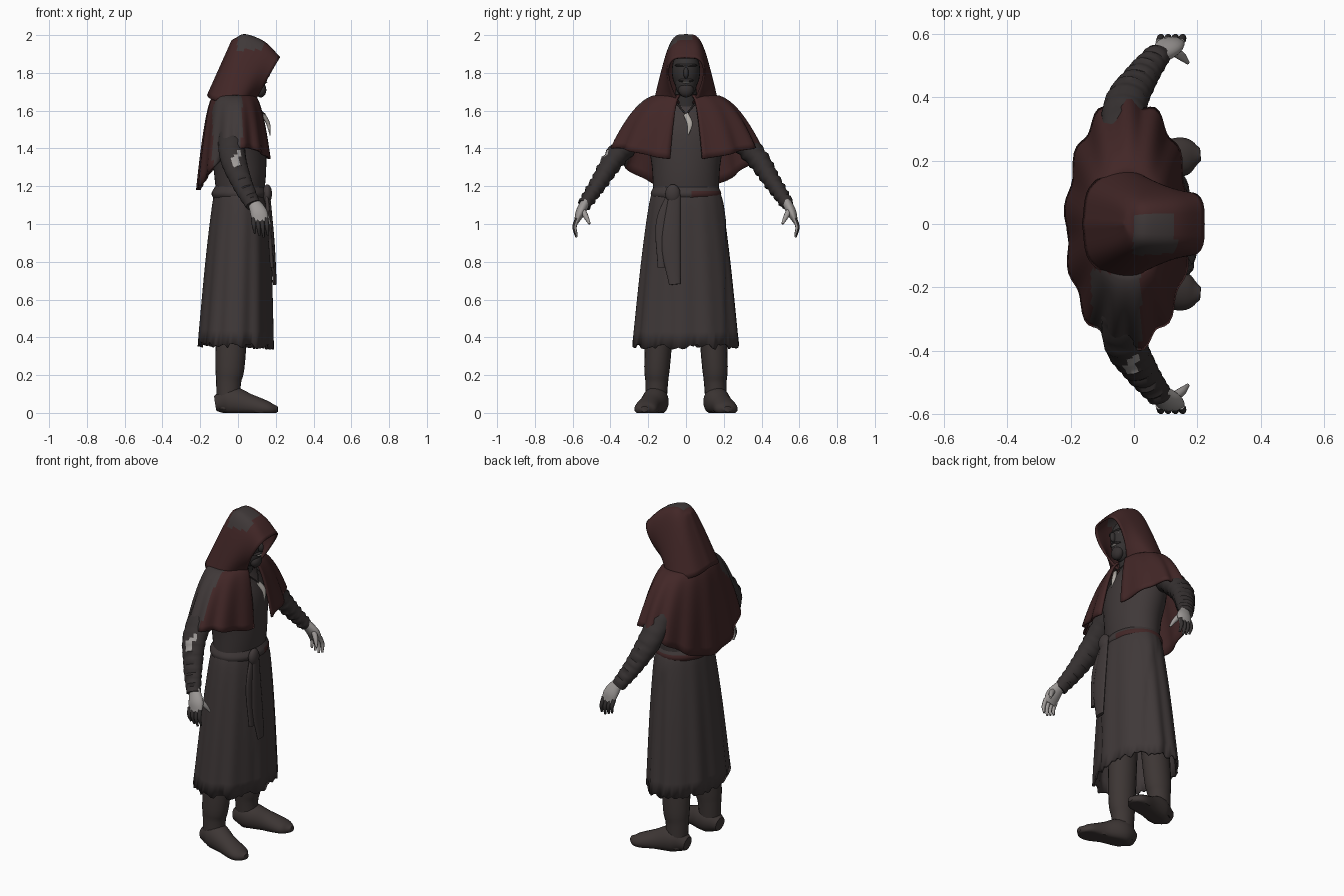
import bpy, bmesh, random
from math import sin, cos, pi, tau, radians
from mathutils import Vector

random.seed(4)
default_cube = bpy.data.objects.get("Cube")
if default_cube:
    bpy.data.objects.remove(default_cube)


def material(name, red, green, blue):
    result = bpy.data.materials.new(name)
    result.use_nodes = True
    colour = (red, green, blue, 1)
    result.diffuse_color = colour
    result.node_tree.nodes["Principled BSDF"].inputs["Base Color"].default_value = colour
    return result


robe = material("dark brown cloth", .05, .04, .04)
sleeve = material("dark sleeve cloth", .036, .03, .03)
maroon = material("maroon cloth", .055, .02, .02)
shadowed = material("shadowed skin", .034, .03, .03)
pale = material("pale grey skin", .34, .32, .31)
bone = material("bone", .42, .39, .36)
leather = material("boot leather", .047, .037, .035)


def spline(points, steps):
    """Smooth curve through the points."""
    points = [Vector(point) for point in points]
    before = points[0] * 2 - points[1]
    after = points[-1] * 2 - points[-2]
    padded = [before, *points, after]
    curve = []
    for a, b, c, d in zip(padded, padded[1:], padded[2:], padded[3:]):
        for step in range(steps):
            t = step / steps
            tangent_in, tangent_out = (c - a) / 2, (d - b) / 2
            ease = t * t * (3 - 2 * t)
            curve.append(b.lerp(c, ease) + tangent_in * t * (1 - t) ** 2 - tangent_out * t * t * (1 - t))
    return curve + [points[-1]]


def finish(name, mesh_data, materials, rule=None, thickness=0):
    """Turn a bmesh into a smooth object, coloured by an optional rule."""
    bmesh.ops.recalc_face_normals(mesh_data, faces=mesh_data.faces)
    if rule:
        for face in mesh_data.faces:
            face.material_index = int(rule(face.calc_center_median(), face.normal))
    mesh = bpy.data.meshes.new(name)
    mesh_data.to_mesh(mesh)
    mesh_data.free()
    for item in materials:
        mesh.materials.append(item)
    part = bpy.data.objects.new(name, mesh)
    bpy.context.collection.objects.link(part)
    if thickness:
        solidify = part.modifiers.new("thickness", "SOLIDIFY")
        solidify.thickness = thickness
        solidify.offset = 0
    bpy.ops.object.select_all(action="DESELECT")
    bpy.context.view_layer.objects.active = part
    part.select_set(True)
    bpy.ops.object.shade_smooth_by_angle(angle=radians(50))


def skin_grid(name, grid, materials, closed=False, caps=False, **options):
    """Skin rows of points with faces."""
    mesh_data = bmesh.new()
    rows = [[mesh_data.verts.new(point) for point in row] for row in grid]
    for row, following in zip(rows, rows[1:]):
        count = len(row)
        for i in range(count if closed else count - 1):
            j = (i + 1) % count
            mesh_data.faces.new((row[i], row[j], following[j], following[i]))
    if caps:
        mesh_data.faces.new(rows[0])
        mesh_data.faces.new(rows[-1])
    bmesh.ops.remove_doubles(mesh_data, verts=mesh_data.verts, dist=.0001)
    finish(name, mesh_data, materials, **options)


def tube(name, stations, materials, ref=(1, 0, 0), sides=20, steps=5, warp=None, caps=True, **options):
    """Oval sections along a path: x, y, z, radius along ref, radius across."""
    path = spline([station[:3] for station in stations], steps)
    radii = spline([(*station[3:], 0) for station in stations], steps)
    last = len(path) - 1
    grid = []
    for k, (centre, radius) in enumerate(zip(path, radii)):
        tangent = (path[min(k + 1, last)] - path[max(k - 1, 0)]).normalized()
        along = (Vector(ref) - tangent * tangent.dot(Vector(ref))).normalized()
        across = tangent.cross(along)
        row = []
        for side in range(sides):
            angle = tau * side / sides
            point = centre + along * radius.x * cos(angle) + across * radius.y * sin(angle)
            row.append(warp(point, angle, k / last) if warp else point)
        grid.append(row)
    skin_grid(name, grid, materials, closed=True, caps=caps, **options)


def ball(name, centre, size, materials, **options):
    """Ellipsoid with the given half sizes."""
    mesh_data = bmesh.new()
    bmesh.ops.create_uvsphere(mesh_data, u_segments=24, v_segments=16, radius=1)
    bmesh.ops.scale(mesh_data, vec=size, verts=mesh_data.verts)
    bmesh.ops.translate(mesh_data, vec=centre, verts=mesh_data.verts)
    finish(name, mesh_data, materials, **options)


# Robe skirt with folds, an overlapping front panel and a ragged hem
def skirt_folds(point, angle, t):
    swell = 1 + t * (.02 * sin(9 * angle) + .016 * sin(14 * angle + 1))
    if point.x > 0 and -.07 < point.y < .2:
        swell += .03 * min(1, t * 3)
    ragged = random.uniform(-.02, .01) if t == 1 else 0
    return Vector((point.x * swell, point.y * swell, point.z + ragged))


tube("robe_skirt", [(.01, 0, 1.2, .12, .16), (.01, 0, 1.1, .14, .19), (0, 0, .8, .165, .23),
                    (-.015, 0, .36, .19, .275)],
     [robe], sides=88, steps=6, warp=skirt_folds, caps=False, thickness=.012)

# Robe body and belt, with one reddish stretch of belt
tube("robe_torso", [(.01, 0, 1.1, .12, .17), (.01, 0, 1.3, .14, .18), (-.01, 0, 1.5, .145, .2),
                    (-.01, 0, 1.67, .07, .08)], [robe], sides=40)
tube("belt", [(.01, 0, 1.12, .13, .17), (.01, 0, 1.16, .15, .187), (.01, 0, 1.2, .13, .17)],
     [robe, maroon], sides=40, rule=lambda centre, normal: 1.13 < centre.z < 1.18 and centre.y > .02)

# Belt knot and hanging tails
ball("belt_knot", (.155, -.07, 1.16), (.025, .04, .05), [robe])
tube("belt_tail_short", [(.15, -.08, 1.16, .01, .02), (.165, -.12, 1, .012, .04),
                         (.18, -.13, .77, .01, .02)], [robe])
tube("belt_tail_long", [(.16, -.06, 1.16, .01, .03), (.18, -.08, .9, .014, .05),
                        (.195, -.06, .68, .01, .03)], [robe])


# Shoulder cape: sides follow the arms, the back hangs lowest, the front is open
def cape_point(angle, t):
    spread = t ** .7
    ripple = 1 + .04 * t * sin(angle * 13)
    fall = .355 - .08 * cos(angle) + .065 * cos(2 * angle)
    bulge = t ** 1.4
    return Vector(((.1 + .09 * spread) * cos(angle) * ripple - .02,
                   (.14 + .25 * spread) * sin(angle) * ripple, 1.68 - fall * bulge))


opening = .22
columns, rows = 90, 14
cape = [[cape_point(opening + (tau - 2 * opening) * i / columns, k / rows) for k in range(rows + 1)]
        for i in range(columns + 1)]
skin_grid("shoulder_cape", cape, [maroon, robe], thickness=.012,
          rule=lambda centre, normal: centre.y < -.14 and -.13 < centre.x < .02)

# Hood as leaning arches: foot x, top x, foot z, top z, width, flare at the foot
arches = [(.08, .22, 1.64, 1.88, .13, -.095), (.02, .14, 1.64, 1.96, .12, .03), (-.06, .04, 1.64, 2, .11, .055),
          (-.14, -.01, 1.66, 1.98, .08, .03), (-.16, -.03, 1.68, 1.97, 0, 0)]


def arch_point(arch, side):
    foot_x, top_x, foot_z, top_z, width, flare = arch
    rise = cos(side * pi / 2)
    half = width * abs(sin(side * pi / 2)) ** .5 + flare * (1 - rise) * abs(side)
    return (foot_x + (top_x - foot_x) * rise, half if side > 0 else -half, foot_z + (top_z - foot_z) * rise)


hood = [spline([arch_point(arch, i / 20) for arch in arches], 6) for i in range(-20, 21)]
skin_grid("hood", hood, [maroon, robe], thickness=.01,
          rule=lambda centre, normal: 0 < centre.x < .13 and -.12 < centre.y < .02 and centre.z > 1.92)

# Head, neck and face
ball("head", (.06, 0, 1.81), (.09, .075, .12), [shadowed])
ball("jaw", (.08, 0, 1.75), (.065, .058, .08), [shadowed])
tube("neck", [(.02, 0, 1.6, .06, .07), (.05, 0, 1.75, .05, .05)], [shadowed])
ball("nose", (.15, 0, 1.8), (.02, .014, .03), [shadowed])
ball("brow", (.125, 0, 1.84), (.025, .06, .01), [shadowed])
ball("moustache", (.13, 0, 1.76), (.024, .04, .01), [sleeve])
ball("beard", (.12, 0, 1.71), (.03, .04, .04), [sleeve])
ball("teeth", (.145, 0, 1.75), (.01, .02, .005), [bone])

# Curved tusk on a cord
tube("tusk", [(.135, 0, 1.58, .01, .014), (.16, .02, 1.53, .01, .015), (.17, .01, 1.47, .002, .003)], [bone])

for side_name, s in (("left", 1), ("right", -1)):
    ball(side_name + "_eye", (.13, s * .03, 1.82), (.01, .01, .005), [bone])
    tube(side_name + "_cord", [(.08, s * .06, 1.65, .004, .004), (.14, 0, 1.58, .004, .004)], [sleeve], sides=8)

    # Wrinkled sleeve; the right one has a worn patch
    def wrinkle(point, angle, t):
        return point + Vector((0, s, 1)) * .004 * sin(t * 70 + 2 * sin(angle))

    def worn(centre, normal):
        return centre.y < -.36 and -.03 < centre.x < .01 and 1.3 < centre.z < 1.38 and normal.y < -.3

    tube(side_name + "_arm", [(-.03, s * .17, 1.56, .07, .07), (-.03, s * .36, 1.37, .07, .06),
                              (.02, s * .46, 1.22, .055, .046), (.08, s * .54, 1.1, .04, .034)],
         [sleeve, pale], steps=10, warp=wrinkle, rule=worn)

    # Palm, with fingers darkened on their outer sides, and thumb
    def outer_side(centre, normal):
        return normal.y * s > .25 or normal.x < -.75

    tube(side_name + "_palm", [(.08, s * .53, 1.12, .03, .025), (.11, s * .56, 1.06, .045, .025),
                               (.12, s * .58, 1.01, .04, .012)], [pale])
    for i, finger in enumerate(("little", "ring", "middle", "index")):
        x = .08 + i * .023
        tip = .93 + .01 * abs(i - 2)
        knuckle = Vector((x, s * .575, 1.03))
        bend = Vector((x + .005, s * .59, (1.03 + tip) / 2))
        end = Vector((x + .01, s * .58, tip))
        tube(f"{side_name}_{finger}_finger", [(*knuckle, .012, .012), (*bend, .011, .011), (*end, .006, .006)],
             [pale, shadowed], sides=10, rule=outer_side)
    tube(side_name + "_thumb", [(.12, s * .55, 1.08, .016, .016), (.15, s * .53, 1.04, .014, .014),
                                (.17, s * .51, 1, .006, .006)], [pale], sides=10)

    # Leg and flat-soled boot, toes turned slightly out
    def flat_sole(point, angle, t):
        return Vector((point.x, point.y, max(point.z, 0)))

    tube(side_name + "_leg", [(-.02, s * .11, .9, .09, .08), (-.04, s * .15, .3, .08, .07),
                              (-.05, s * .155, .16, .066, .06), (-.05, s * .16, .02, .06, .055)], [leather])
    tube(side_name + "_boot", [(-.12, s * .155, .05, .04, .04), (-.04, s * .16, .06, .07, .08),
                               (.06, s * .19, .04, .06, .06), (.16, s * .215, .02, .06, .04),
                               (.21, s * .22, .02, .02, .015)],
         [leather], ref=(0, 1, 0), warp=flat_sole)
